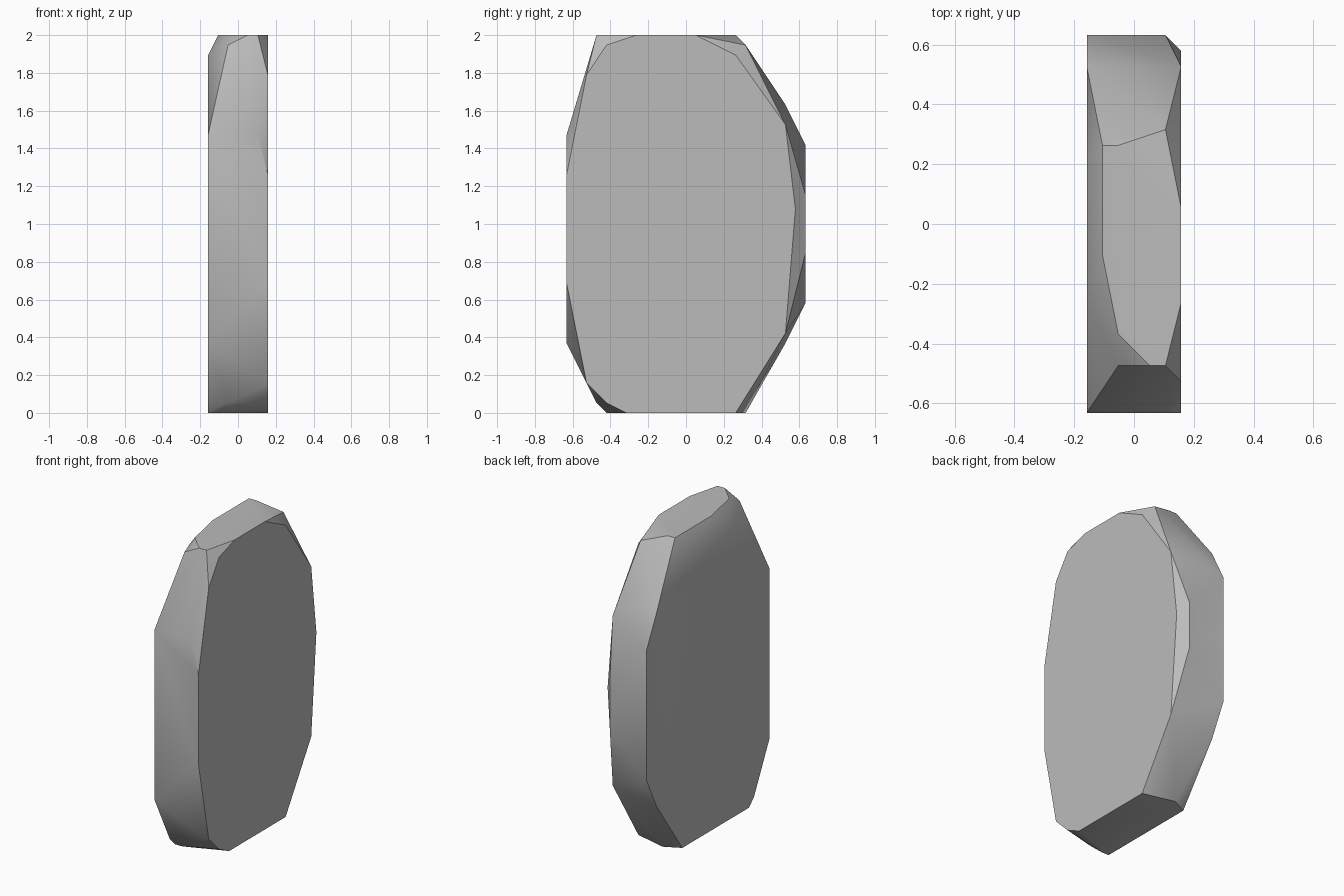
import bpy, bmesh, math

cube = bpy.data.objects.get("Cube")
if cube:
    bpy.data.objects.remove(cube, do_unlink=True)

UNIT = 1 / 19  # carving grid step

# Flat broad sides, as (y, z) outlines in grid steps
left_side = [(-12, 24), (-10, 34), (-8, 37), (-5, 38), (1, 38), (5, 36), (10, 29),
             (11, 20.5), (10, 8), (5, 0), (-6, 0), (-8, 1), (-10, 3), (-12, 13)]
right_side = [(-12, 28), (-5, 36), (4, 36), (10, 31), (12, 27), (12, 11),
              (10, 7), (5, 0), (-8, 0), (-9, 1), (-12, 7)]

# Chipped corners between the two sides
top_chips = [(-2, 5, 38), (-1, 5, 38), (2, 6, 37), (2, -9, 38), (1, -9, 38),
             (-1, -9, 37), (-1, -7, 38), (-2, -2, 38)]
rim_chips = [(2, -12, 28), (2, 12, 16), (2, 12, 22), (0, 10, 31),
             (-1, 6, 0), (-1, -9, 1), (-2, -8, 0)]

points = [(3, y, z) for y, z in left_side] + [(-3, y, z) for y, z in right_side]
points += top_chips + rim_chips

# Wrap the points into one solid stone and merge its flat faces
bm = bmesh.new()
for p in points:
    bm.verts.new([c * UNIT for c in p])
hull = bmesh.ops.convex_hull(bm, input=bm.verts[:])
loose = [v for v in bm.verts if not v.link_faces]
bmesh.ops.delete(bm, geom=loose, context='VERTS')
bmesh.ops.dissolve_limit(bm, angle_limit=math.radians(1),
                         verts=bm.verts[:], edges=bm.edges[:])
bmesh.ops.recalc_face_normals(bm, faces=bm.faces[:])
mesh = bpy.data.meshes.new("stone_slab")
bm.to_mesh(mesh)
bm.free()

# Stone material
stone = bpy.data.materials.new("stone_grey")
stone.use_nodes = True
grey = (0.5, 0.5, 0.5, 1)
stone.diffuse_color = grey
stone.node_tree.nodes["Principled BSDF"].inputs["Base Color"].default_value = grey
mesh.materials.append(stone)

slab = bpy.data.objects.new("stone_slab", mesh)
bpy.context.collection.objects.link(slab)
bpy.ops.object.select_all(action='DESELECT')
slab.select_set(True)
bpy.context.view_layer.objects.active = slab
bpy.ops.object.shade_smooth_by_angle(angle=math.radians(30))
